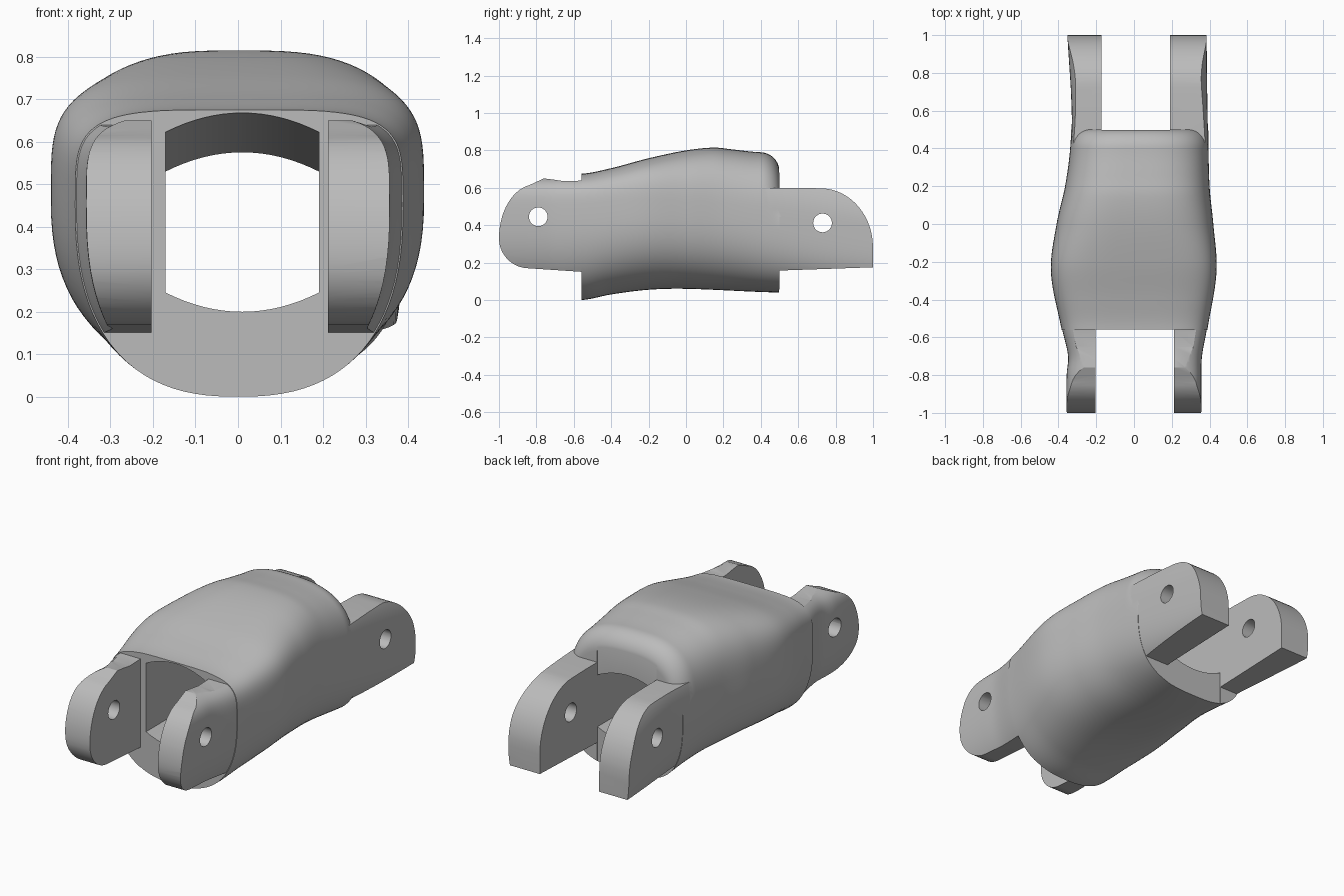
import bpy, bmesh, math
from mathutils import Matrix

if "Cube" in bpy.data.objects:
    bpy.data.objects.remove(bpy.data.objects["Cube"], do_unlink=True)

mat = bpy.data.materials.new("grey")
mat.use_nodes = True
mat.diffuse_color = (0.5, 0.5, 0.5, 1)
mat.node_tree.nodes["Principled BSDF"].inputs["Base Color"].default_value = (0.5, 0.5, 0.5, 1)

# Outline of the shell along its length: (y, value)
LEFT = [(-1, .36), (-.8, .36), (-.7, .363), (-.55, .39), (-.25, .437), (0, .42), (.2, .4), (.5, .393), (1, .386)]
RIGHT = [(-1, .36), (-.8, .36), (-.7, .352), (-.55, .385), (-.25, .44), (0, .41), (.2, .365), (.4, .338), (.6, .332), (1, .355)]
TOP = [(-1, .67), (-.56, .675), (-.4, .705), (-.2, .758), (0, .8), (.15, .815), (.25, .805), (.4, .79), (1, .78)]
BOTTOM = [(-1, 0), (-.56, 0), (-.4, .03), (-.2, .055), (0, .06), (.5, .04), (1, .04)]
MIDDLE = [(-1, .45), (-.56, .45), (-.25, .47), (.4, .45), (1, .4)]
TOP_POWER = [(-1, 4.3), (-.56, 4.3), (-.25, 4), (0, 3.3), (.5, 2.7), (1, 2)]
LOW_POWER = [(-1, 2.5), (.2, 2.5), (.5, 3), (1, 4.5)]


def smooth_value(points, y):
    """Smooth interpolation through a short list of points."""
    last = len(points) - 1
    i = 0
    while i < last - 1 and y > points[i + 1][0]:
        i += 1

    def slope(k):
        a, b = points[max(k - 1, 0)], points[min(k + 1, last)]
        return (b[1] - a[1]) / (b[0] - a[0])
    (y0, v0), (y1, v1) = points[i], points[i + 1]
    d = y1 - y0
    t = (y - y0) / d
    s = t * t * (3 - 2 * t)
    return v0 + (v1 - v0) * s + d * t * (1 - t) * (slope(i) * (1 - t) - slope(i + 1) * t)


def section(y, inset, rounded):
    """Closed shell cross-section; the upper part rounds off at the back."""
    left, right, top, bottom, mid, p_top, p_low = [
        smooth_value(p, y) for p in (LEFT, RIGHT, TOP, BOTTOM, MIDDLE, TOP_POWER, LOW_POWER)]
    t = min(max((y - .4) / .1, 0), 1) if rounded else 0
    pull = .1 * (1 - math.sqrt(1 - t * t))
    ring = []
    for k in range(96):
        a = 2 * math.pi * k / 96
        c, s = math.cos(a), math.sin(a)
        e = 2 / (p_top if s > 0 else p_low)
        side = (left if c > 0 else right) - inset
        side -= pull * .7 * min(max(s * 3, 0), 1)
        height = (top - mid - pull) if s > 0 else (mid - bottom)
        x = math.copysign(abs(c) ** e, c) * side
        z = mid + math.copysign(abs(s) ** e, s) * (height - inset)
        ring.append((x, y, z))
    return ring


def make_object(name, bm):
    bmesh.ops.recalc_face_normals(bm, faces=bm.faces)
    mesh = bpy.data.meshes.new(name)
    bm.to_mesh(mesh)
    bm.free()
    mesh.materials.append(mat)
    obj = bpy.data.objects.new(name, mesh)
    bpy.context.collection.objects.link(obj)
    return obj


def loft(name, rings):
    bm = bmesh.new()
    loops = [[bm.verts.new(p) for p in ring] for ring in rings]
    for a, b in zip(loops, loops[1:]):
        for k in range(len(a)):
            j = (k + 1) % len(a)
            bm.faces.new((a[k], a[j], b[j], b[k]))
    bm.faces.new(loops[0])
    bm.faces.new(loops[-1])
    return make_object(name, bm)


def shell(name, y0, y1, steps, inset=0, rounded=False):
    ys = [y0 + (y1 - y0) * i / steps for i in range(steps + 1)]
    if rounded:
        ys = [y for y in ys if y < .4] + [.4 + .1 * math.sin(math.pi * i / 20) for i in range(11)]
    return loft(name, [section(y, inset, rounded) for y in ys])


def side_plate(name, points):
    """Side outline (y, z) extruded across the whole width."""
    return loft(name, [[(x, y, z) for y, z in points] for x in (-.6, .6)])


def box(name, x0, x1, y0, y1, z0, z1):
    return loft(name, [[(x0, y, z0), (x1, y, z0), (x1, y, z1), (x0, y, z1)] for y in (y0, y1)])


def combine(obj, other, operation):
    mod = obj.modifiers.new(operation.title(), 'BOOLEAN')
    mod.operation, mod.object, mod.solver = operation, other, 'EXACT'
    bpy.context.view_layer.objects.active = obj
    bpy.ops.object.modifier_apply(modifier=mod.name)
    bpy.data.objects.remove(other, do_unlink=True)


def arc(cy, cz, ry, rz, start, end, count=14):
    angles = [math.radians(start + (end - start) * i / count) for i in range(count + 1)]
    return [(cy + ry * math.cos(a), cz + rz * math.sin(a)) for a in angles]


# Main shell
body = shell("finger_link", -.56, .5, 48, rounded=True)

# Front lugs: rounded nose with a slightly dished top
front = shell("front_lugs", -1.01, -.5, 24, inset=.003)
nose = [(-.5, .645), (-.57, .638), (-.65, .635), (-.71, .644), (-.76, .65), (-.8, .632)]
nose += arc(-.8, .33, .2, .29, 100, 180) + arc(-.84, .33, .16, .16, 190, 265)
nose += [(-.5, .147)]
combine(front, side_plate("front_outline", nose), 'INTERSECT')

# Rear lugs: flat top, rounded upper back corner
rear = shell("rear_lugs", .3, 1.01, 30, inset=.002)
tail = [(.28, .15), (1, .175), (1, .28)] + arc(.72, .28, .28, .317, 8, 90) + [(.6, .6), (.28, .6)]
combine(rear, side_plate("rear_outline", tail), 'INTERSECT')

combine(body, front, 'UNION')
combine(body, rear, 'UNION')

# Tapering passage with arched roof and floor
rings = []
for y, roof in ((-.62, .674), (-.56, .668), (.5, .575), (.6, .566)):
    us = [-1 + i / 8 for i in range(17)]
    rings.append([(.01 + .18 * u, y, .2 + .045 * u * u) for u in us]
                 + [(.01 + .18 * u, y, roof - .045 * u * u) for u in reversed(us)])
combine(body, loft("passage", rings), 'DIFFERENCE')

# Slots between the lugs
combine(body, box("front_slot", -.203, .212, -1.1, -.558, -.1, 1), 'DIFFERENCE')
combine(body, box("rear_slot", -.171, .191, .4985, 1.1, -.1, 1), 'DIFFERENCE')

# Hinge pin holes
for y, z in ((-.79, .445), (.73, .412)):
    bm = bmesh.new()
    bmesh.ops.create_cone(bm, cap_ends=True, segments=32, radius1=.05, radius2=.05, depth=1.4,
                          matrix=Matrix.Translation((0, y, z)) @ Matrix.Rotation(math.pi / 2, 4, 'Y'))
    combine(body, make_object("pin_hole", bm), 'DIFFERENCE')

# Smooth shading with sharp cut edges
bpy.ops.object.select_all(action='DESELECT')
body.select_set(True)
bpy.context.view_layer.objects.active = body
bpy.ops.object.shade_smooth_by_angle(angle=math.radians(30))
